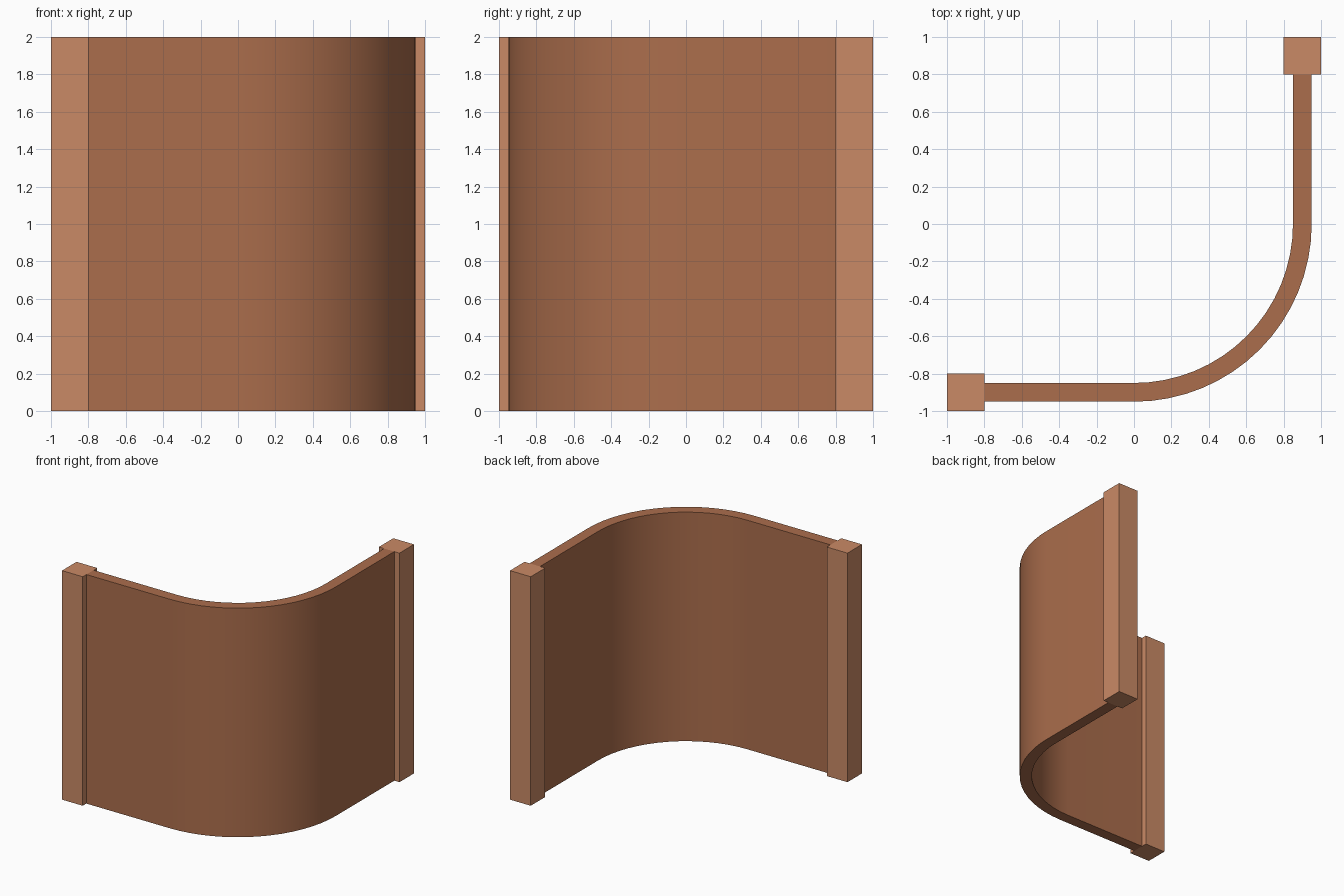
import bpy, bmesh, math

if "Cube" in bpy.data.objects:
    bpy.data.objects.remove(bpy.data.objects["Cube"])

HEIGHT = 2.0
OUTER, INNER, END = 0.95, 0.85, 0.8
SEGMENTS = 16


def material(name, color):
    mat = bpy.data.materials.new(name)
    mat.diffuse_color = (*color, 1)
    mat.use_nodes = True
    mat.node_tree.nodes["Principled BSDF"].inputs["Base Color"].default_value = mat.diffuse_color
    return mat


def extrude_profile(name, points, mat):
    """Raise a closed floor outline to the full height."""
    bm = bmesh.new()
    face = bm.faces.new([bm.verts.new((x, y, 0)) for x, y in points])
    result = bmesh.ops.extrude_face_region(bm, geom=[face], use_keep_orig=True)
    top = [g for g in result["geom"] if isinstance(g, bmesh.types.BMVert)]
    bmesh.ops.translate(bm, verts=top, vec=(0, 0, HEIGHT))
    bmesh.ops.recalc_face_normals(bm, faces=bm.faces)
    mesh = bpy.data.meshes.new(name)
    bm.to_mesh(mesh)
    bm.free()
    mesh.materials.append(mat)
    obj = bpy.data.objects.new(name, mesh)
    bpy.context.collection.objects.link(obj)
    return obj


def wall_side(radius):
    """Straight run, quarter turn, straight run."""
    angles = [-math.pi / 2 * (1 - i / SEGMENTS) for i in range(SEGMENTS + 1)]
    arc = [(radius * math.cos(a), radius * math.sin(a)) for a in angles]
    return [(-END, -radius)] + arc + [(radius, END)]


wall_mat = material("wall_brown", (0.41, 0.155, 0.073))
post_mat = material("post_tan", (0.59, 0.255, 0.133))

# Curved corner wall
wall = extrude_profile("curved_wall", wall_side(OUTER) + wall_side(INNER)[::-1], wall_mat)
bpy.context.view_layer.objects.active = wall
wall.select_set(True)
bpy.ops.object.shade_smooth_by_angle(angle=math.radians(30))

# Square end posts
for name, c in (("left_post", -0.9), ("back_post", 0.9)):
    a, b = c - 0.1, c + 0.1
    extrude_profile(name, [(a, a), (b, a), (b, b), (a, b)], post_mat)
